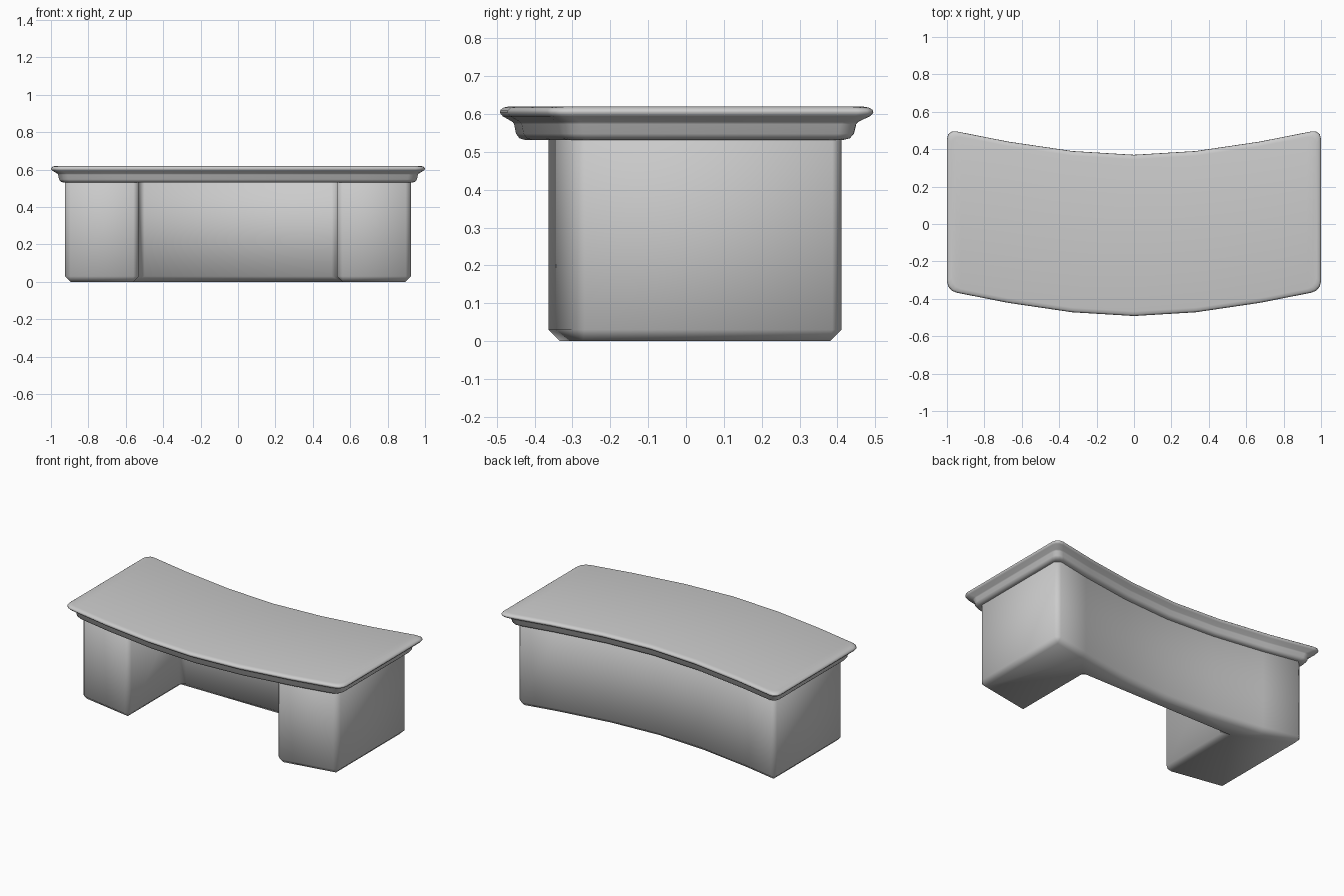
import bpy, bmesh

if "Cube" in bpy.data.objects:
    bpy.data.objects.remove(bpy.data.objects["Cube"])

BOW = [(0, 0), (0.33, 0.02), (0.67, 0.07), (1.0, 0.135)]
FRONT, BACK = -0.492, 0.37


def bow(x):
    """Backward sweep of the desk's curved edges at position x."""
    x = abs(x)
    for (x0, y0), (x1, y1) in zip(BOW, BOW[1:]):
        if x <= x1 + 1e-6:
            return y0 + (y1 - y0) * (x - x0) / (x1 - x0)


def edge_curve(base, inset, sign, r=0.05):
    """Points of one long edge, left to right, ending in rounded corners."""
    w = 1 - inset
    half = [(x, base + bow(x) + sign * inset) for x in (0.33, 0.67, w - r)]
    for kx, ky in ((0.5, 0.12), (0.13, 0.48), (0, 1)):
        x = w - r * kx
        half.append((x, base + bow(x) + sign * (inset + r * ky)))
    return [(-x, y) for x, y in reversed(half)] + [(0, base + sign * inset)] + half


def finish(bm, name):
    bmesh.ops.recalc_face_normals(bm, faces=bm.faces)
    mesh = bpy.data.meshes.new(name)
    bm.to_mesh(mesh)
    bm.free()
    ob = bpy.data.objects.new(name, mesh)
    bpy.context.collection.objects.link(ob)
    mesh.shade_smooth()
    return ob


# Curved desktop: rounded slab edge with a stepped moulding beneath it
profile = [(0.025, 0.62), (0.01, 0.617), (0.002, 0.611), (0, 0.604), (0.008, 0.594),
           (0.034, 0.579), (0.038, 0.573), (0.043, 0.548), (0.052, 0.536), (0.065, 0.532)]
bm = bmesh.new()
rings = []
for d, z in profile:
    pts = edge_curve(FRONT, d, 1) + edge_curve(BACK, d, -1)[::-1]
    rings.append([bm.verts.new((x, y, z)) for x, y in pts])
n = len(rings[0])
for a, b in zip(rings, rings[1:]):
    for i in range(n):
        j = (i + 1) % n
        bm.faces.new((a[i], a[j], b[j], b[i]))
for ring in (rings[0], rings[-1]):
    for i in range(n // 2 - 1):
        bm.faces.new((ring[i], ring[i + 1], ring[n - 2 - i], ring[n - 1 - i]))
finish(bm, "desktop")

# U-shaped base: two pedestals joined by a curved back panel
IN, W, KNEE, WALL = 0.074, 0.926, 0.53, 0.18
back = [(x, BACK + bow(x) - IN) for x in (W, 0.67, 0.33, 0, -0.33, -0.67, -W)]
front = [(x, FRONT + bow(x) + IN) for x in (-W, -KNEE)]
knee = [(-KNEE, WALL), (KNEE, WALL)]
plan = back + front + knee + [(-x, y) for x, y in reversed(front)]
bm = bmesh.new()
base = bm.faces.new([bm.verts.new((x, y, 0)) for x, y in plan])
ext = bmesh.ops.extrude_face_region(bm, geom=[base], use_keep_orig=True)
for v in ext["geom"]:
    if isinstance(v, bmesh.types.BMVert):
        v.co.z = 0.57
base_ob = finish(bm, "pedestal_base")
bev = base_ob.modifiers.new("edge_softening", "BEVEL")
bev.width = 0.03
bev.segments = 1
bev.limit_method = "ANGLE"
bev.angle_limit = 0.6
